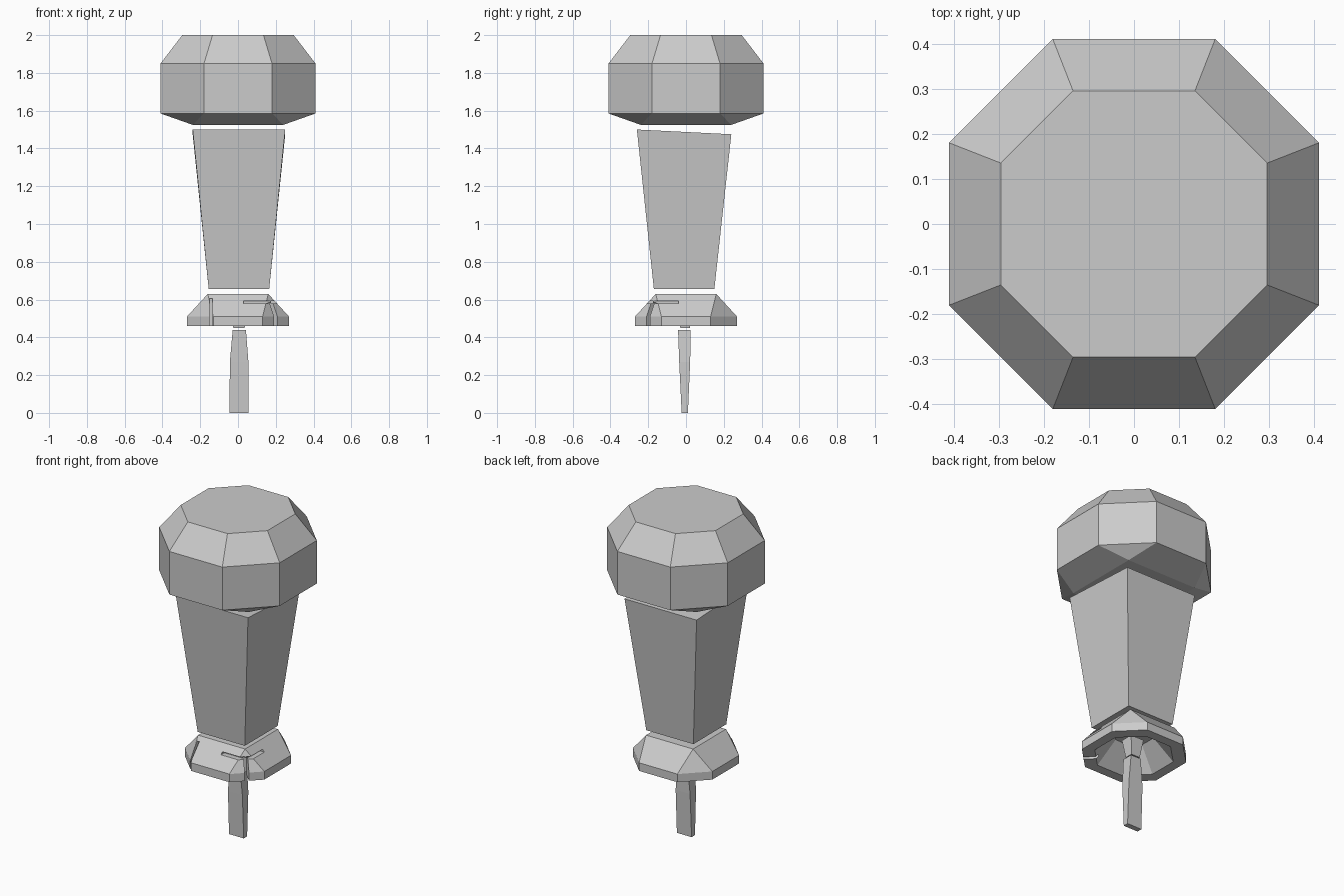
import bpy
import bmesh
from math import radians

if "Cube" in bpy.data.objects:
    bpy.data.objects.remove(bpy.data.objects["Cube"])


def loft(name, rings):
    """Skin a stack of rings, cap both ends, merge coincident corners."""
    bm = bmesh.new()
    loops = [[bm.verts.new(p) for p in ring] for ring in rings]
    n = len(loops[0])
    for lo, hi in zip(loops, loops[1:]):
        for i in range(n):
            j = (i + 1) % n
            bm.faces.new((lo[i], lo[j], hi[j], hi[i]))
    bm.faces.new(loops[0][::-1])
    bm.faces.new(loops[-1])
    bmesh.ops.remove_doubles(bm, verts=bm.verts, dist=1e-5)
    bmesh.ops.recalc_face_normals(bm, faces=bm.faces)
    mesh = bpy.data.meshes.new(name)
    bm.to_mesh(mesh)
    bm.free()
    obj = bpy.data.objects.new(name, mesh)
    bpy.context.collection.objects.link(obj)
    return obj


def octagon(a, b, z):
    """Eight-sided ring: a = half width, b = half side (b == a gives a square)."""
    return [(a, -b, z), (a, b, z), (b, a, z), (-b, a, z),
            (-a, b, z), (-a, -b, z), (-b, -a, z), (b, -a, z)]


def rect(x0, x1, y0, y1, z, z_back=None):
    zb = z if z_back is None else z_back
    return [(x0, y0, z), (x1, y0, z), (x1, y1, zb), (x0, y1, zb)]


# Knob: square underside flaring to an octagon, bevelled to the flat top
loft("knob", [octagon(0.24, 0.24, 1.525), octagon(0.41, 0.18, 1.585),
              octagon(0.41, 0.18, 1.85), octagon(0.295, 0.135, 2.0)])

# Handle: tapered square grip with a slightly tilted top
loft("handle", [rect(-0.155, 0.165, -0.17, 0.15, 0.655),
                rect(-0.24, 0.25, -0.26, 0.24, 1.5, 1.475)])

# Collar: square top, octagonal rim, hollow underneath
collar = loft("collar", [octagon(0.16, 0.16, 0.63), octagon(0.27, 0.13, 0.51),
                         octagon(0.27, 0.13, 0.46), octagon(0.21, 0.09, 0.46),
                         octagon(0.10, 0.05, 0.59)])


# Splits in the collar: L-shaped slit on the front right and two upright gaps
def cut(target, x, y, z, angle=0):
    tool = loft("collar_cutter", [rect(*x, *y, z[0]), rect(*x, *y, z[1])])
    tool.rotation_euler.z = radians(angle)
    tool.hide_render = True
    mod = target.modifiers.new("split", 'BOOLEAN')
    mod.operation = 'DIFFERENCE'
    mod.solver = 'EXACT'
    mod.object = tool
    bpy.context.view_layer.objects.active = target
    bpy.ops.object.modifier_apply(modifier=mod.name)
    bpy.data.objects.remove(tool)


cut(collar, (0.03, 0.32), (-0.32, -0.175), (0.578, 0.592))
cut(collar, (0.175, 0.32), (-0.32, -0.04), (0.578, 0.592))
cut(collar, (0.2, 0.45), (-0.012, 0.012), (0.44, 0.585), -45)
cut(collar, (-0.15, -0.135), (-0.35, -0.17), (0.44, 0.605))

# Short stub joining blade and collar
loft("stub", [rect(-0.025, 0.035, -0.03, 0.02, 0.45),
              rect(-0.04, 0.05, -0.045, 0.035, 0.56)])

# Blade: narrow shank flattening to a wide tip
loft("blade", [rect(-0.045, 0.055, -0.023, 0.01, 0.0),
               rect(-0.043, 0.055, -0.036, 0.022, 0.27),
               rect(-0.028, 0.042, -0.042, 0.025, 0.44)])
